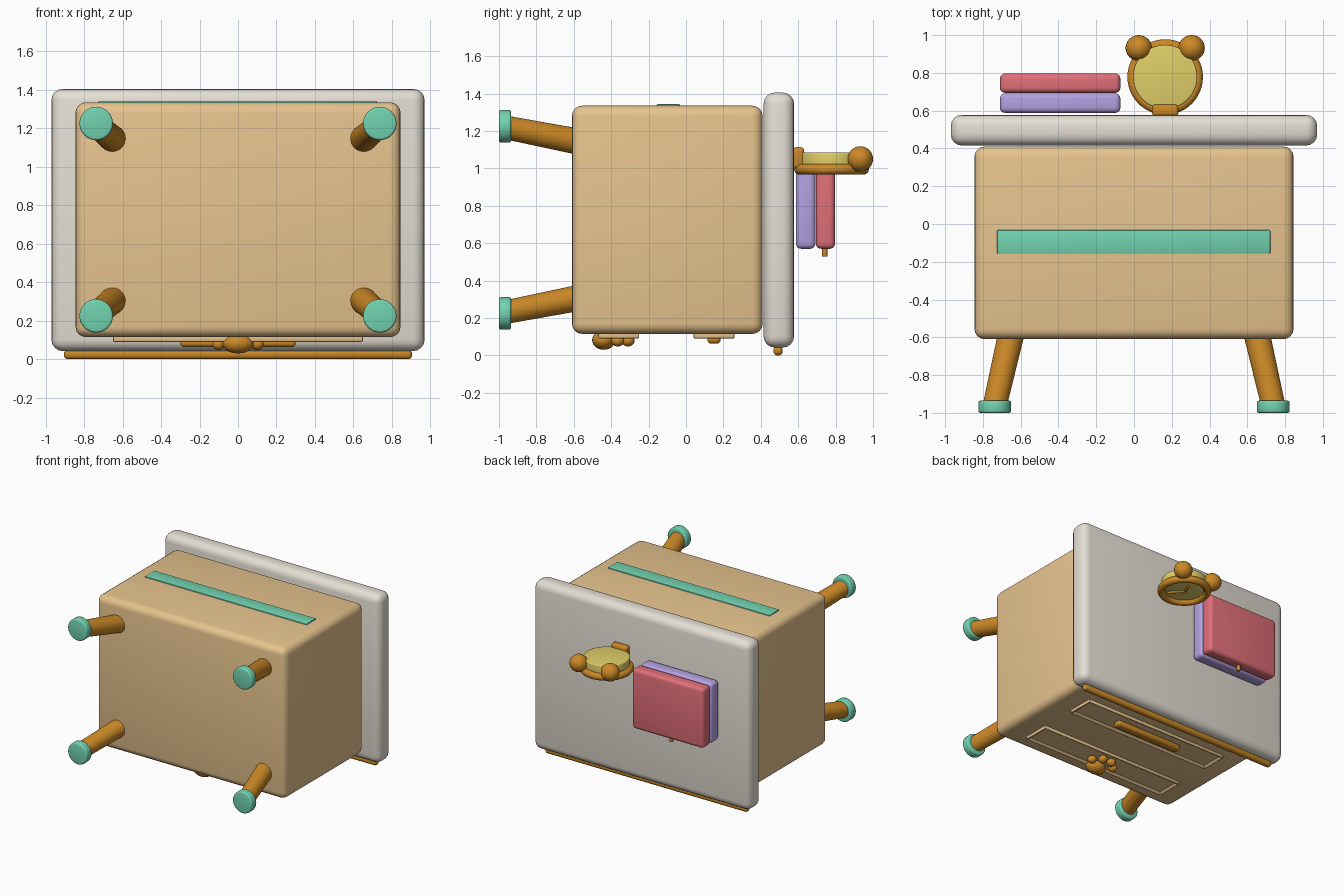
import bpy, bmesh, math
from mathutils import Vector, Matrix

if "Cube" in bpy.data.objects:
    bpy.data.objects.remove(bpy.data.objects["Cube"])


def material(name, rgb):
    m = bpy.data.materials.new(name)
    m.diffuse_color = (*rgb, 1)
    m.use_nodes = True
    m.node_tree.nodes["Principled BSDF"].inputs["Base Color"].default_value = m.diffuse_color
    return m


WOOD = material("light_wood", (0.80, 0.55, 0.27))
CREAM = material("cream", (0.78, 0.74, 0.66))
BROWN = material("orange_brown", (0.60, 0.25, 0.02))
MINT = material("mint", (0.17, 0.65, 0.44))
RED = material("red", (0.75, 0.16, 0.19))
LILAC = material("lilac", (0.45, 0.36, 0.75))
YELLOW = material("yellow", (0.75, 0.62, 0.14))


def finish(name, bm, mat):
    bmesh.ops.recalc_face_normals(bm, faces=bm.faces)
    me = bpy.data.meshes.new(name)
    bm.to_mesh(me)
    bm.free()
    ob = bpy.data.objects.new(name, me)
    bpy.context.collection.objects.link(ob)
    me.materials.append(mat)
    bpy.ops.object.select_all(action='DESELECT')
    ob.select_set(True)
    bpy.context.view_layer.objects.active = ob
    bpy.ops.object.shade_smooth_by_angle(angle=math.radians(35))
    return ob


def box(name, x, y, z, mat, bevel=0.0, seg=4, inset=None):
    """Rounded box from ranges; inset=(rim, depth) sinks the -z face."""
    bm = bmesh.new()
    bmesh.ops.create_cube(bm, size=1)
    for v in bm.verts:
        v.co = [r[0] if c < 0 else r[1] for c, r in zip(v.co, (x, y, z))]
    if bevel:
        bmesh.ops.bevel(bm, geom=bm.edges[:], offset=bevel, segments=seg, profile=0.5, affect='EDGES')
    if inset:
        bm.normal_update()
        face = min(bm.faces, key=lambda f: f.calc_center_median().z)
        bmesh.ops.inset_region(bm, faces=[face], thickness=inset[0])
        for v in face.verts:
            v.co.z += inset[1]
    return finish(name, bm, mat)


def rod(name, a, b, r1, r2, mat, bevel=0.0, sides=32):
    a, b = Vector(a), Vector(b)
    d = b - a
    rot = Vector((0, 0, 1)).rotation_difference(d).to_matrix().to_4x4()
    bm = bmesh.new()
    bmesh.ops.create_cone(bm, cap_ends=True, segments=sides, radius1=r1, radius2=r2, depth=d.length)
    if bevel:
        rims = [e for e in bm.edges if any(len(f.verts) > 4 for f in e.link_faces)]
        bmesh.ops.bevel(bm, geom=rims, offset=bevel, segments=3, profile=0.5, affect='EDGES')
    bm.transform(Matrix.Translation((a + b) / 2) @ rot)
    return finish(name, bm, mat)


def ball(name, c, r, mat):
    bm = bmesh.new()
    bmesh.ops.create_uvsphere(bm, u_segments=24, v_segments=14, radius=1)
    bm.transform(Matrix.Translation(c) @ Matrix.Diagonal((*r, 1)))
    return finish(name, bm, mat)


def ring(name, c, major, minor, mat, n=48, m=14):
    bm = bmesh.new()
    loops = []
    for i in range(n):
        a = math.tau * i / n
        loop = []
        for j in range(m):
            b = math.tau * j / m
            r = major + minor * math.cos(b)
            loop.append(bm.verts.new((c[0] + r * math.cos(a), c[1] + r * math.sin(a), c[2] + minor * math.sin(b))))
        loops.append(loop)
    for i in range(n):
        p, q = loops[i], loops[(i + 1) % n]
        for j in range(m):
            k = (j + 1) % m
            bm.faces.new((p[j], q[j], q[k], p[k]))
    return finish(name, bm, mat)


# Cabinet, lying so its drawers face down (-z) and its top faces +y
box("cabinet_body", (-0.845, 0.845), (-0.61, 0.41), (0.115, 1.335), WOOD, 0.055)
box("table_top", (-0.97, 0.97), (0.415, 0.578), (0.042, 1.405), CREAM, 0.06)
box("top_trim", (-0.905, 0.905), (0.467, 0.517), (0.0, 0.05), BROWN, 0.022)
box("back_stripe", (-0.725, 0.722), (-0.157, -0.032), (1.31, 1.343), MINT, 0.006, 2)

# Drawer fronts with a raised rim
for name, y in (("lower_drawer", (-0.47, -0.25)), ("upper_drawer", (0.04, 0.26))):
    box(name, (-0.65, 0.65), y, (0.09, 0.13), WOOD, 0.008, 2, inset=(0.025, 0.015))
box("drawer_handle", (-0.30, 0.30), (0.115, 0.185), (0.063, 0.11), BROWN, 0.02)

# Paw-shaped knob
ball("paw_pad", (0, -0.44, 0.082), (0.082, 0.062, 0.052), BROWN)
for i, (x, y) in enumerate(((-0.1, -0.365), (-0.04, -0.31), (0.04, -0.31), (0.1, -0.365))):
    ball(f"paw_toe_{i}", (x, y, 0.078), (0.034, 0.035, 0.03), BROWN)

# Splayed legs and feet
for sx in (-1, 1):
    for sz in (-1, 1):
        tag = f"{'left' if sx < 0 else 'right'}_{'front' if sz < 0 else 'back'}"
        rod(f"leg_{tag}", (sx * 0.645, -0.56, 0.725 + sz * 0.415),
            (sx * 0.737, -0.96, 0.725 + sz * 0.493), 0.07, 0.063, BROWN)
        rod(f"foot_{tag}", (sx * 0.737, -0.935, 0.725 + sz * 0.5),
            (sx * 0.737, -1.0, 0.725 + sz * 0.5), 0.087, 0.087, MINT, 0.012)

# Stacked books with a bookmark
box("lower_book", (-0.71, -0.072), (0.588, 0.692), (0.57, 1.055), LILAC, 0.028)
box("upper_book", (-0.71, -0.072), (0.694, 0.797), (0.57, 1.055), RED, 0.028)
rod("bookmark", (-0.39, 0.742, 0.6), (-0.39, 0.742, 0.528), 0.015, 0.015, BROWN, 0.004, 16)

# Clock with ears
cx, cy = 0.165, 0.778
rod("clock_body", (cx, cy, 0.995), (cx, cy, 1.085), 0.17, 0.17, YELLOW, 0.008, 48)
ring("clock_rim", (cx, cy, 0.995), 0.172, 0.028, BROWN)
for s in (-1, 1):
    ball(f"clock_ear_{'left' if s < 0 else 'right'}", (cx + s * 0.14, 0.932, 1.05), (0.07, 0.068, 0.068), BROWN)
box("clock_base", (cx - 0.07, cx + 0.07), (0.572, 0.632), (1.0, 1.113), BROWN, 0.018)
rod("clock_hand_long", (cx, cy, 0.985), (cx + 0.09, cy - 0.09, 0.985), 0.009, 0.009, BROWN, 0, 12)
rod("clock_hand_short", (cx, cy, 0.985), (cx + 0.03, cy + 0.085, 0.985), 0.009, 0.009, BROWN, 0, 12)
ball("clock_pivot", (cx, cy, 0.985), (0.016, 0.016, 0.014), BROWN)
